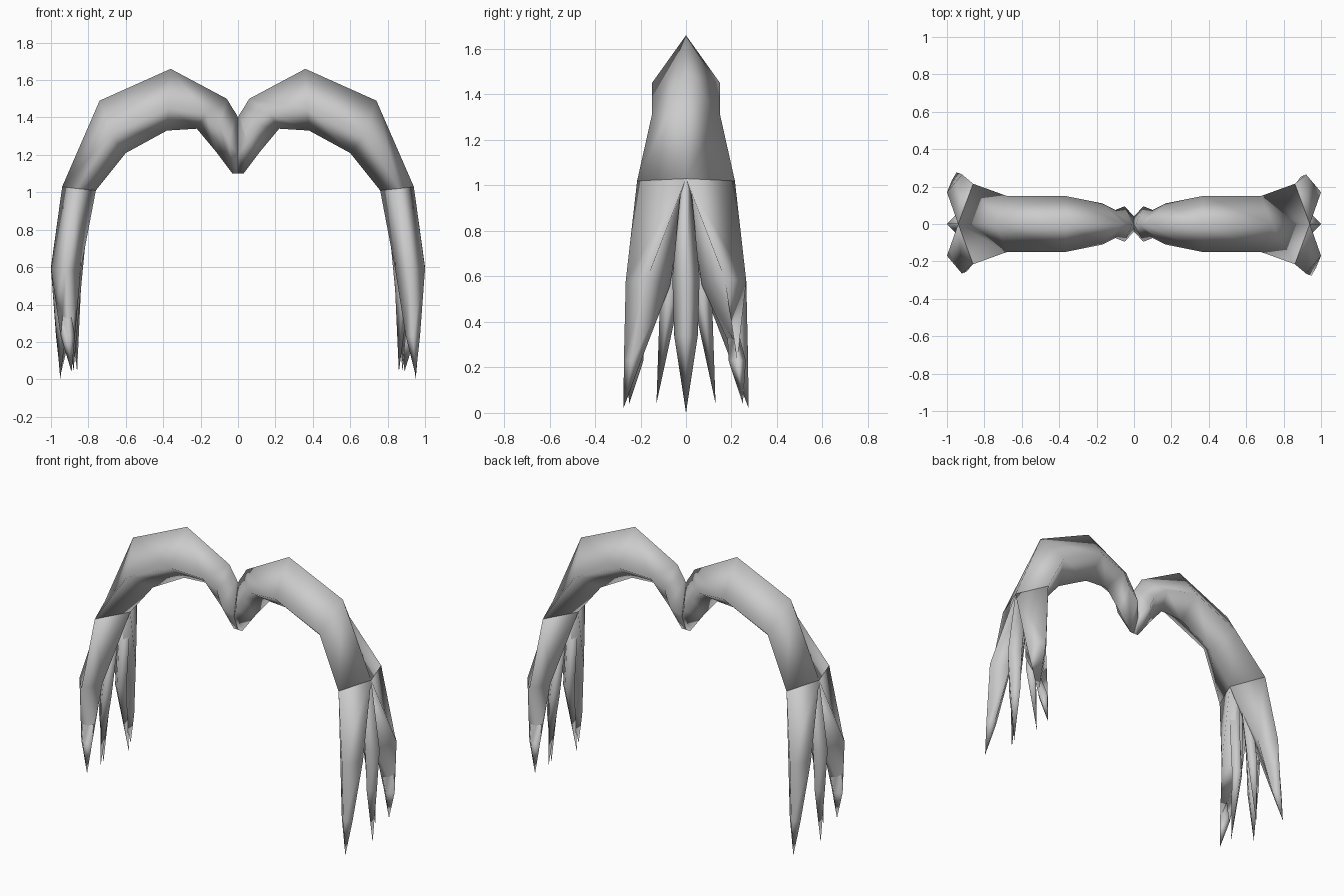
import bpy, bmesh, math
from mathutils import Matrix

if "Cube" in bpy.data.objects:
    bpy.data.objects.remove(bpy.data.objects["Cube"])


def loft(name, rings, turn):
    """Skin a list of 4-point rings (or single tip points); turn = rotation about z."""
    bm = bmesh.new()
    loops = [[bm.verts.new(p) for p in r] for r in rings]
    for a, b in zip(loops, loops[1:]):
        for i in range(4):
            j = (i + 1) % 4
            if len(b) == 1:
                bm.faces.new((a[i], a[j], b[0]))
            else:
                bm.faces.new((a[i], a[j], b[j], b[i]))
    for l in (loops[0], loops[-1]):
        if len(l) == 4:
            bm.faces.new(l)
    bmesh.ops.recalc_face_normals(bm, faces=bm.faces)
    bm.transform(Matrix.Rotation(turn, 4, 'Z'))
    me = bpy.data.meshes.new(name)
    bm.to_mesh(me)
    bm.free()
    me.polygons.foreach_set("use_smooth", [True] * len(me.polygons))
    ob = bpy.data.objects.new(name, me)
    bpy.context.collection.objects.link(ob)


def arch_ring(ox, oz, sx, sz, w, ix, iz):
    """Diamond section: outer ridge, front side, inner ridge, back side."""
    return [(ox, 0, oz), (sx, -w, sz), (ix, 0, iz), (sx, w, sz)]


def flat_ring(x, y, z, hx, hy):
    return [(x + hx, y, z), (x, y - hy, z), (x - hx, y, z), (x, y + hy, z)]


# outer x,z | side x,z,half width | inner x,z
ARCH = [
    (0.00, 1.40, 0.00, 1.20, 0.04, 0.00, 1.10),
    (0.01, 1.42, 0.05, 1.27, 0.095, 0.03, 1.10),
    (0.03, 1.45, 0.10, 1.36, 0.075, 0.12, 1.22),
    (0.06, 1.50, 0.17, 1.42, 0.11, 0.22, 1.34),
    (0.36, 1.66, 0.37, 1.45, 0.15, 0.38, 1.33),
    (0.74, 1.49, 0.68, 1.31, 0.15, 0.60, 1.21),
    (0.94, 1.03, 0.86, 1.02, 0.215, 0.76, 1.01),
]

for side, turn in (("right", 0), ("left", math.pi)):
    # arched upper lock
    loft(side + "_arch", [arch_ring(*r) for r in ARCH], turn)

    # broad front and back strands continuing the arch
    for label, s, tip in (("front", -1, (0.95, -0.275, 0.02)),
                          ("back", 1, (0.89, 0.25, 0.04))):
        mx, my = (0.935, 0.235) if s < 0 else (0.91, 0.225)
        loft(f"{side}_{label}_strand", [
            [(0.94, 0, 1.03), (0.86, s * 0.215, 1.02), (0.76, 0, 1.01), (0.86, 0, 1.02)],
            [(1.0, s * 0.17, 0.59), (0.92, s * 0.265, 0.58),
             (0.84, s * 0.17, 0.59), (0.92, s * 0.07, 0.56)],
            flat_ring(mx, s * my, 0.23, 0.038, 0.038),
            [tip]], turn)

    # narrow inner strands
    for label, s, tx in (("front", -1, 0.86), ("back", 1, 0.88)):
        loft(f"{side}_inner_{label}_strand", [
            flat_ring(0.83, s * 0.05, 1.0, 0.04, 0.05),
            flat_ring(0.88, s * 0.075, 0.48, 0.04, 0.04),
            [(tx, s * 0.13, 0.04)]], turn)

    # outer centre strand
    loft(side + "_centre_strand", [
        [(0.94, 0, 1.03), (0.89, -0.02, 1.02), (0.85, 0, 1.02), (0.89, 0.02, 1.02)],
        [(1.0, 0, 0.60), (0.94, -0.06, 0.60), (0.89, 0, 0.60), (0.94, 0.06, 0.60)],
        flat_ring(0.945, 0, 0.34, 0.035, 0.052),
        [(0.95, 0, 0.0)]], turn)
